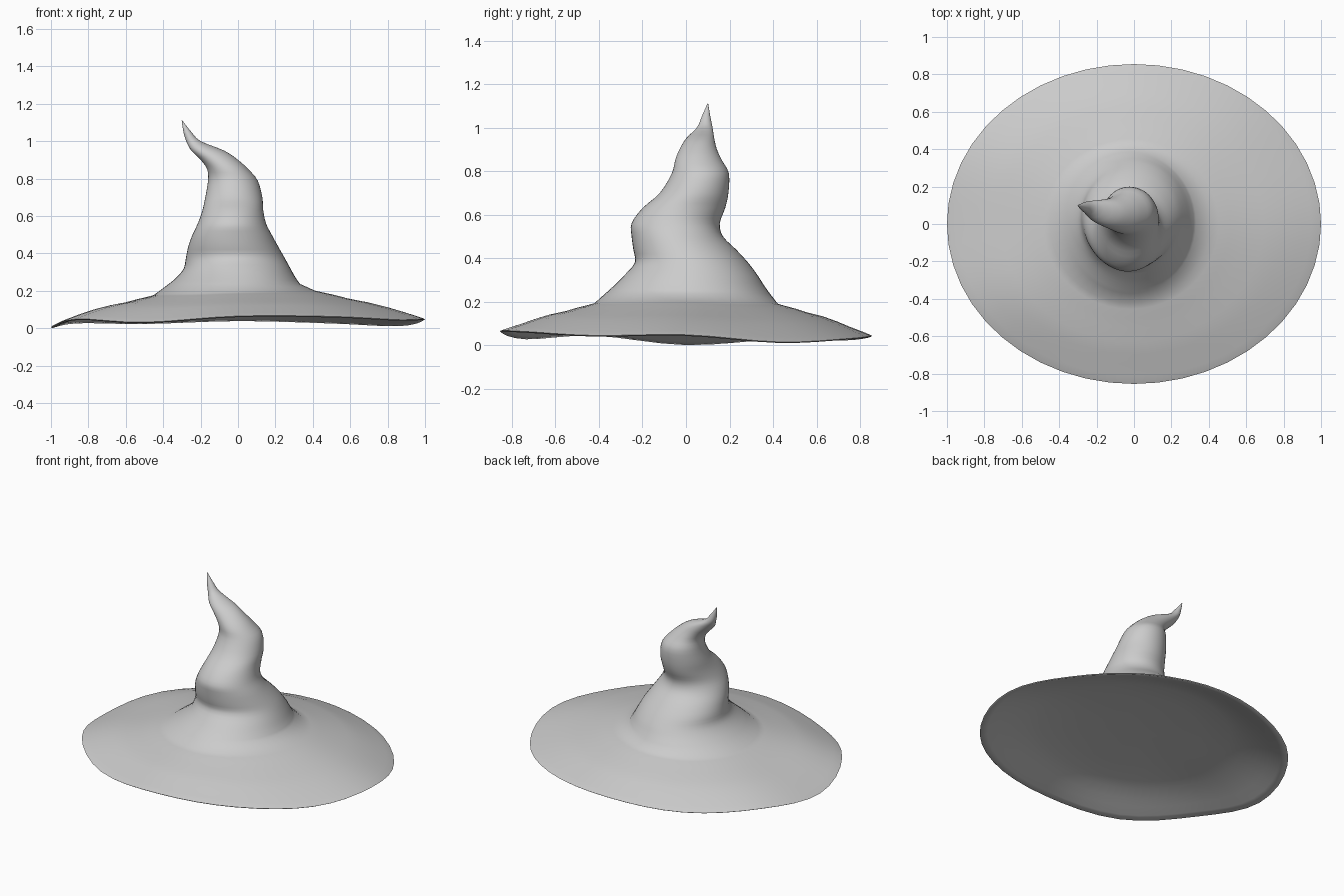
import bpy, bmesh
from math import sin, cos, pi

if "Cube" in bpy.data.objects:
    bpy.data.objects.remove(bpy.data.objects["Cube"])

SIDES = 48

# crown slices: z, x min, x max, y min, y max
CROWN = [
    (1.11, -.301, -.297, .098, .102), (1.05, -.292, -.25, .072, .112),
    (1.0, -.277, -.20, .05, .122), (.95, -.25, -.075, .0, .13),
    (.9, -.20, .0, -.03, .142), (.85, -.165, .055, -.05, .165),
    (.79, -.16, .105, -.065, .197), (.7, -.175, .13, -.12, .195),
    (.63, -.19, .135, -.20, .18), (.56, -.215, .15, -.25, .155),
    (.5, -.243, .18, -.25, .17), (.44, -.265, .213, -.242, .23),
    (.38, -.278, .247, -.235, .285), (.32, -.29, .28, -.285, .33),
    (.27, -.33, .308, -.335, .362), (.225, -.385, .34, -.385, .395)]
# brim slices: fraction of the rim ellipse, mean height
BRIM = [(.43, .19), (.47, .18), (.53, .167), (.6, .149), (.7, .130),
        (.8, .105), (.88, .080), (.95, .056), (.985, .043), (1.0, .036)]
# rim height every 30 degrees, counter-clockwise from +x
RIM = [.043, .01, .025, .038, .022, .026, 0, .044, .027, .06, .058, .040]


def catmull(p0, p1, p2, p3, t):
    return .5 * (2*p1 + (p2-p0)*t + (2*p0-5*p1+4*p2-p3)*t*t
                 + (3*p1-p0-3*p2+p3)*t**3)


def rim_height(a):
    f = a / (2*pi) * 12
    i = int(f)
    return max(0, catmull(*[RIM[(i+k) % 12] for k in (-1, 0, 1, 2)], f-i))


def brim_ring(s, h, drop=0):
    """Ring that is round and tilted near the crown, oval and wavy at the rim."""
    inner = min(1, max(0, (.85-s) / .42))
    oval = .855 + .125 * inner
    pts = []
    for k in range(SIDES):
        a = 2*pi*k/SIDES
        z = h + (rim_height(a) - .031) * s**3 + .012*inner*cos(a)*min(1, s*2)
        pts.append((s*cos(a) - .02*inner, s*oval*sin(a), z - drop))
    return pts


rings = []
# twisted crown, smoothly interpolated between slices
n = len(CROWN)
for i in range(n-1):
    for j in range(3):
        q = [CROWN[min(max(i+k, 0), n-1)] for k in (-1, 0, 1, 2)]
        z, x0, x1, y0, y1 = [catmull(*c, j/3) for c in zip(*q)]
        rings.append([((x0+x1)/2 + (x1-x0)/2*cos(2*pi*k/SIDES),
                       (y0+y1)/2 + (y1-y0)/2*sin(2*pi*k/SIDES), z)
                      for k in range(SIDES)])
# wavy brim top
rings += [brim_ring(s, h) for s, h in BRIM]
# thin edge and shallow hollowed underside
rings.append(brim_ring(.992, .031))
rings += [brim_ring(s, h, .012) for s, h in reversed(BRIM[3:-2])]
rings += [brim_ring(.4, .152), brim_ring(.2, .16), brim_ring(.06, .162)]

bm = bmesh.new()
loops = [[bm.verts.new(p) for p in r] for r in rings]
for a, b in zip(loops, loops[1:]):
    for k in range(SIDES):
        m = (k+1) % SIDES
        bm.faces.new((a[k], b[k], b[m], a[m]))
bm.faces.new(loops[0])
bm.faces.new(loops[-1])
bmesh.ops.recalc_face_normals(bm, faces=bm.faces)
mesh = bpy.data.meshes.new("pointed_hat")
bm.to_mesh(mesh)
bm.free()
hat = bpy.data.objects.new("pointed_hat", mesh)
bpy.context.collection.objects.link(hat)
bpy.context.view_layer.objects.active = hat
hat.select_set(True)
bpy.ops.object.shade_smooth_by_angle(angle=1.2)
